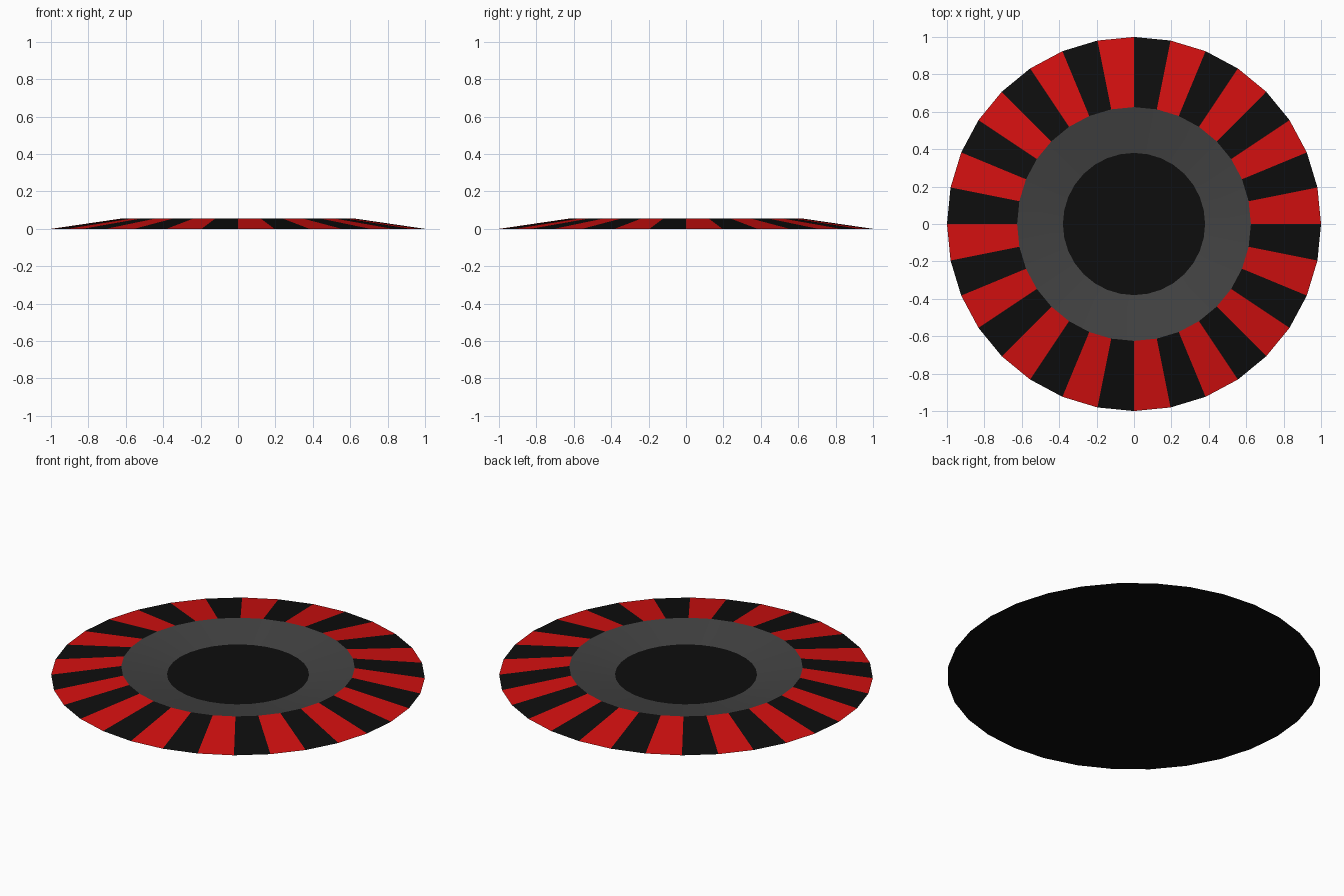
import bpy, bmesh, math

if "Cube" in bpy.data.objects:
    bpy.data.objects.remove(bpy.data.objects["Cube"])

SIDES = 32


def material(name, rgb):
    m = bpy.data.materials.new(name)
    m.diffuse_color = (*rgb, 1.0)
    m.use_nodes = True
    m.node_tree.nodes["Principled BSDF"].inputs["Base Color"].default_value = m.diffuse_color
    return m


red = material("red", (0.65, 0.005, 0.005))
black = material("black", (0.004, 0.004, 0.004))
grey = material("dark grey", (0.055, 0.055, 0.055))


def ring(bm, radius, z):
    step = 2 * math.pi / SIDES
    return [bm.verts.new((radius * math.cos(i * step), radius * math.sin(i * step), z))
            for i in range(SIDES)]


def bridge(bm, outer, inner, colour):
    for i in range(SIDES):
        j = (i + 1) % SIDES
        f = bm.faces.new((outer[i], outer[j], inner[j], inner[i]))
        f.material_index = colour(i)


bm = bmesh.new()
edge = ring(bm, 1.0, 0.0)
crest = ring(bm, 0.625, 0.055)
dish = ring(bm, 0.38, 0.012)

# Sloping kerb with alternating red and black wedges
bridge(bm, edge, crest, lambda i: i % 2)
# Grey bowl sloping inward
bridge(bm, crest, dish, lambda i: 2)
for f in bm.faces:
    f.smooth = f.material_index == 2
# Black centre and flat underside
bm.faces.new(dish).material_index = 1
bm.faces.new(edge[::-1]).material_index = 1
# Keep the bowl's borders crisp
for e in bm.edges:
    if len({f.material_index for f in e.link_faces}) > 1:
        e.smooth = False

mesh = bpy.data.meshes.new("striped_disc")
bm.to_mesh(mesh)
bm.free()
for m in (red, black, grey):
    mesh.materials.append(m)
disc = bpy.data.objects.new("striped_disc", mesh)
bpy.context.collection.objects.link(disc)
